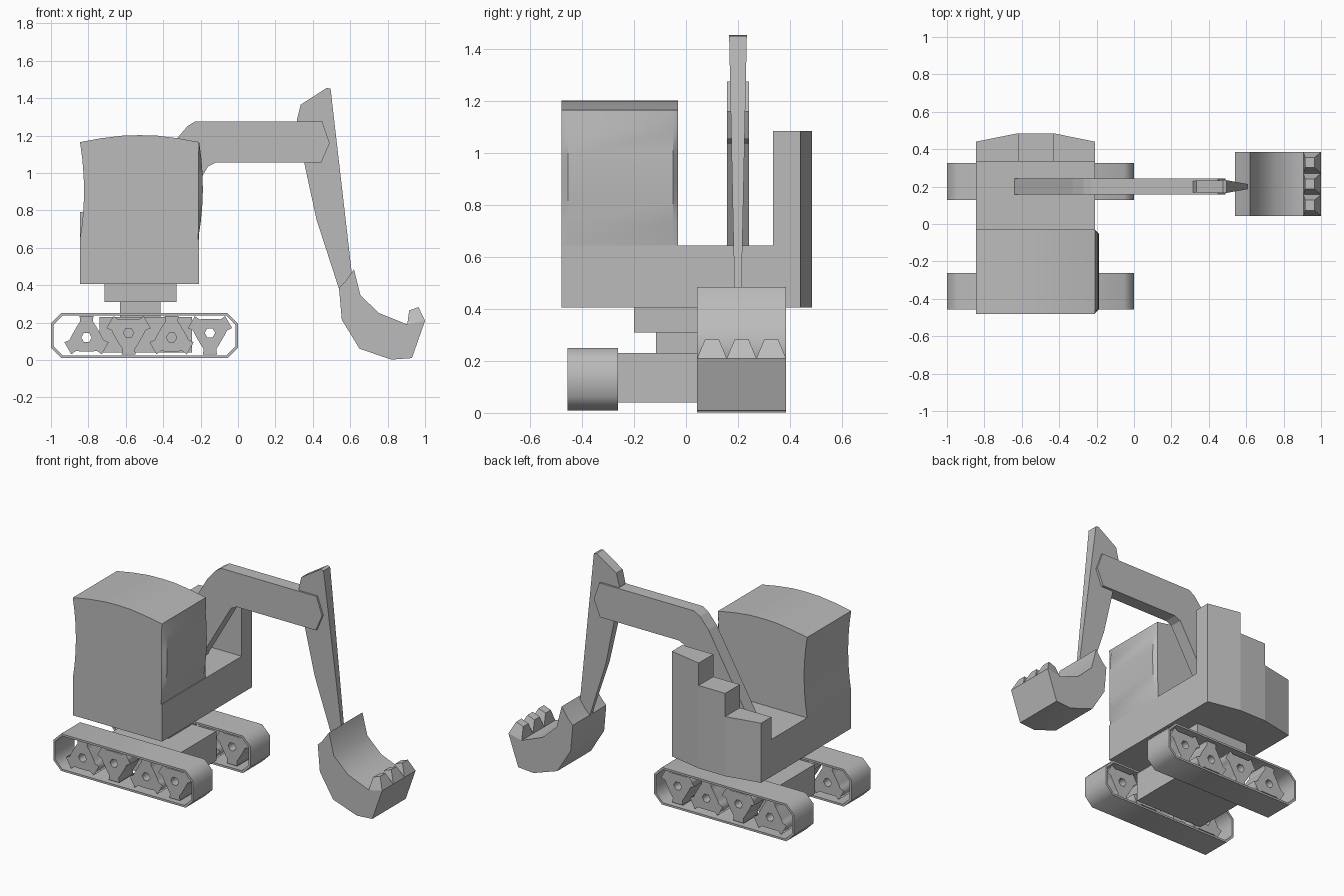
import bpy, bmesh, math

if "Cube" in bpy.data.objects:
    bpy.data.objects.remove(bpy.data.objects["Cube"])

grey = bpy.data.materials.new("machine_grey")
grey.diffuse_color = (0.5, 0.5, 0.5, 1)
grey.use_nodes = True
grey.node_tree.nodes["Principled BSDF"].inputs["Base Color"].default_value = grey.diffuse_color


def finish(name, mesh, angle=None):
    ob = bpy.data.objects.new(name, mesh)
    bpy.context.collection.objects.link(ob)
    mesh.materials.clear()
    mesh.materials.append(grey)
    if angle:
        bpy.ops.object.select_all(action='DESELECT')
        ob.select_set(True)
        bpy.context.view_layer.objects.active = ob
        bpy.ops.object.shade_smooth_by_angle(angle=math.radians(angle))
    return ob


def loft(name, rings, angle=None):
    """Closed solid through rings of equal point count."""
    bm = bmesh.new()
    vs = [[bm.verts.new(p) for p in r] for r in rings]
    n = len(vs[0])
    for a, b in zip(vs, vs[1:]):
        for i in range(n):
            j = (i + 1) % n
            bm.faces.new((a[i], a[j], b[j], b[i]))
    bm.faces.new(vs[0])
    bm.faces.new(vs[-1])
    bmesh.ops.recalc_face_normals(bm, faces=bm.faces)
    me = bpy.data.meshes.new(name)
    bm.to_mesh(me)
    bm.free()
    return finish(name, me, angle)


def side_profile(name, pts, y0, y1, angle=None):
    return loft(name, [[(x, y, z) for x, z in pts] for y in (y0, y1)], angle)


def plan(name, pts, z0, z1):
    return loft(name, [[(x, y, z) for x, y in pts] for z in (z0, z1)])


def box(name, x0, x1, y0, y1, z0, z1):
    return plan(name, [(x0, y0), (x1, y0), (x1, y1), (x0, y1)], z0, z1)


def holed(name, loops, y0, y1, angle=None):
    """Outline with a hole in the xz plane, given depth along y."""
    cu = bpy.data.curves.new(name, 'CURVE')
    cu.dimensions, cu.fill_mode, cu.extrude = '2D', 'BOTH', (y1 - y0) / 2
    for pts in loops:
        sp = cu.splines.new('POLY')
        sp.points.add(len(pts) - 1)
        for p, (x, z) in zip(sp.points, pts):
            p.co = (x, z, 0, 1)
        sp.use_cyclic_u = True
    tmp = bpy.data.objects.new("tmp", cu)
    bpy.context.collection.objects.link(tmp)
    dg = bpy.context.evaluated_depsgraph_get()
    me = bpy.data.meshes.new_from_object(tmp.evaluated_get(dg))
    bpy.data.objects.remove(tmp)
    bm = bmesh.new()
    bm.from_mesh(me)
    bmesh.ops.remove_doubles(bm, verts=bm.verts, dist=1e-5)
    for v in bm.verts:
        x, z, d = v.co
        v.co = (x, (y0 + y1) / 2 + d, z)
    bmesh.ops.recalc_face_normals(bm, faces=bm.faces)
    bm.to_mesh(me)
    bm.free()
    return finish(name, me, angle)


def track_loop(t):
    c = 0.055 - t * 0.4
    x0, x1, z0, z1 = -1 + t, -t, 0.01 + t, 0.25 - t
    return [(x0, z0 + c), (x0 + c, z0), (x1 - c, z0), (x1, z0 + c),
            (x1, z1 - c), (x1 - c, z1), (x0 + c, z1), (x0, z1 - c)]


def wheel_loops(cx, cz, up):
    outline = []
    for k in range(3):
        a = up + k * math.tau / 3
        for r, s in ((0.065, -0.048), (0.085, -0.034), (0.115, -0.037),
                     (0.115, 0.037), (0.085, 0.034), (0.065, 0.048)):
            outline.append((cx + r * math.cos(a) - s * math.sin(a),
                            cz + r * math.sin(a) + s * math.cos(a)))
    hub = [(cx + 0.028 * math.cos(k * math.pi / 3),
            cz + 0.028 * math.sin(k * math.pi / 3)) for k in range(6)]
    return [outline, hub]


# Tracks with three-lobed wheels
for side, y0, y1 in (("near", -0.457, -0.262), ("far", 0.128, 0.325)):
    holed(f"track_{side}", [track_loop(0), track_loop(0.013)], y0, y1, 50)
    for i, (x, z) in enumerate(((-0.81, 0.12), (-0.585, 0.145), (-0.355, 0.12), (-0.15, 0.145))):
        up = math.pi / 2 if i % 2 == 0 else -math.pi / 2
        holed(f"wheel_{side}_{i + 1}", wheel_loops(x, z, up), y0 + 0.025, y1 - 0.025)

# Undercarriage and turntable
box("undercarriage", -0.74, -0.245, -0.262, 0.128, 0.04, 0.23)
box("turntable_post", -0.63, -0.415, -0.115, 0.115, 0.23, 0.31)
box("turntable_plate", -0.715, -0.33, -0.2, 0.2, 0.31, 0.405)

# Body deck with curved rear
L, R = -0.845, -0.208
plan("body", [(L, -0.48), (R, -0.48), (R, 0.44), (-0.43, 0.485), (-0.62, 0.485), (L, 0.44)],
     0.405, 0.645)

# Stepped counterweight
plan("counterweight_high", [(-0.43, 0.335), (R, 0.335), (R, 0.44), (-0.43, 0.485)], 0.645, 1.085)
plan("counterweight_mid", [(-0.62, 0.335), (-0.43, 0.335), (-0.43, 0.485), (-0.62, 0.485)], 0.645, 0.94)
plan("counterweight_low", [(L, 0.335), (-0.62, 0.335), (-0.62, 0.485), (L, 0.44)], 0.645, 0.79)


# Cab, hollowed on the left, bulged on the right, arched roof
def cab_ring(y, bulge):
    right = [(R - 0.005 + (0.022 * t * (2 - t) + 0.003 * t) * bulge, 0.645 + 0.26 * t)
             for t in (0, 0.33, 0.67, 1, 1.33, 1.67)]
    left = [(L + 0.022 * t * (2 - t), 0.645 + 0.26 * t)
            for t in (1.67, 1.33, 1, 0.67, 0.33, 0)]
    roof = [(R, 1.165), (-0.32, 1.185), (-0.43, 1.199), (-0.525, 1.202),
            (-0.62, 1.199), (-0.735, 1.185), (L, 1.165)]
    return [(x, y, z) for x, z in right + roof + left]


loft("cab", [cab_ring(-0.48, 0.1), cab_ring(-0.455, 1), cab_ring(-0.05, 1),
             cab_ring(-0.03, 0.1)], 25)

# Boom
side_profile("boom", [(-0.64, 0.645), (-0.33, 1.18), (-0.27, 1.25), (-0.23, 1.275), (0.45, 1.275),
                      (0.49, 1.16), (0.445, 1.055), (-0.12, 1.055), (-0.16, 1.035),
                      (-0.19, 0.985), (-0.387, 0.645)], 0.158, 0.242)

# Stick, narrowing in width toward the bucket
stick = [(0.315, 1.285), (0.335, 1.365), (0.475, 1.455), (0.495, 1.45), (0.61, 0.45),
         (0.54, 0.38), (0.42, 0.75), (0.37, 0.98), (0.355, 1.05)]
loft("stick", [[(x, 0.2 + s * (0.013 + 0.021 * (z - 0.45)), z) for x, z in stick]
               for s in (-1, 1)])

# Bucket and teeth
side_profile("bucket", [(0.54, 0.385), (0.57, 0.415), (0.62, 0.485), (0.655, 0.345), (0.755, 0.25), (0.905, 0.19),
                        (1.0, 0.21), (0.93, 0.01), (0.82, 0.002), (0.65, 0.06), (0.555, 0.215)],
             0.043, 0.385, 35)
for i in range(3):
    y = 0.1 + i * 0.114
    base = [(0.905, y - 0.057, 0.19), (1.0, y - 0.057, 0.21), (1.0, y + 0.057, 0.21), (0.905, y + 0.057, 0.19)]
    tip = [(0.915, y - 0.027, 0.265), (0.965, y - 0.027, 0.283), (0.965, y + 0.027, 0.283), (0.915, y + 0.027, 0.265)]
    loft(f"tooth_{i + 1}", [base, tip])
